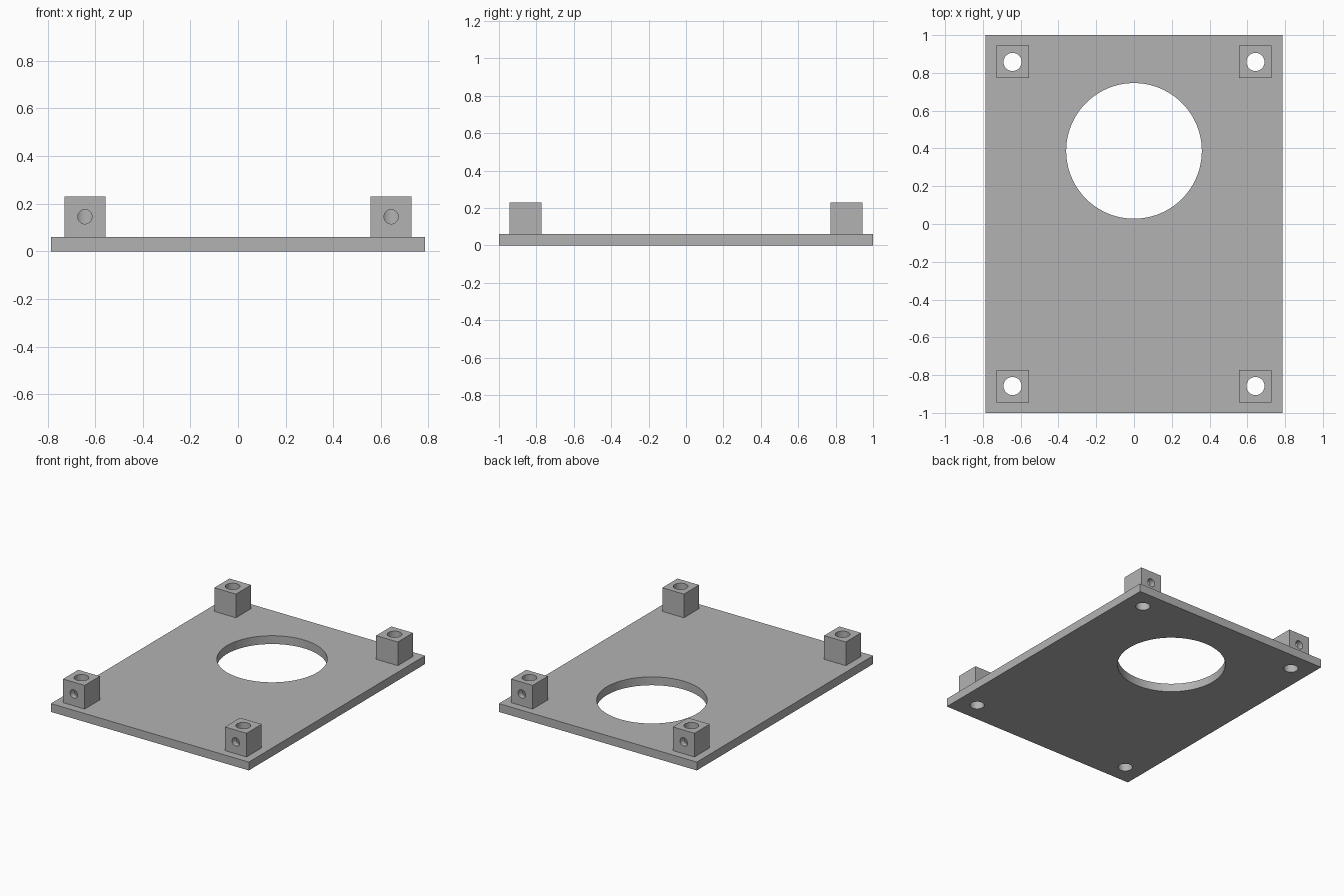
import bpy
from math import pi

if "Cube" in bpy.data.objects:
    bpy.data.objects.remove(bpy.data.objects["Cube"])

HALF_X, HALF_Y, PLATE_TOP = 0.786, 1.0, 0.06
POST, POST_TOP = 0.172, 0.23
POST_X, POST_Y = 0.643, 0.858

grey = bpy.data.materials.new("grey")
grey.use_nodes = True
colour = (0.45, 0.45, 0.45, 1)
grey.diffuse_color = colour
grey.node_tree.nodes["Principled BSDF"].inputs["Base Color"].default_value = colour


def box(name, centre, size):
    bpy.ops.mesh.primitive_cube_add(size=1, location=centre)
    ob = bpy.context.object
    ob.name = name
    ob.scale = size
    bpy.ops.object.transform_apply(location=False, rotation=False, scale=True)
    ob.data.materials.append(grey)
    return ob


def drill(ob, centre, radius, depth, sides=48, tilt=0):
    """Cut a round hole through an object and discard the cutter."""
    bpy.ops.mesh.primitive_cylinder_add(vertices=sides, radius=radius, depth=depth,
                                        location=centre, rotation=(tilt, 0, 0))
    cutter = bpy.context.object
    cutter.hide_render = True
    cutter.data.materials.append(grey)
    mod = ob.modifiers.new("hole", 'BOOLEAN')
    mod.operation = 'DIFFERENCE'
    mod.solver = 'EXACT'
    mod.object = cutter
    bpy.context.view_layer.objects.active = ob
    bpy.ops.object.modifier_apply(modifier=mod.name)
    bpy.data.objects.remove(cutter)


def finish(ob):
    bpy.ops.object.select_all(action='DESELECT')
    ob.select_set(True)
    bpy.context.view_layer.objects.active = ob
    bpy.ops.object.shade_smooth_by_angle(angle=pi / 6)


# Base plate with its large round opening
plate = box("base_plate", (0, 0, PLATE_TOP / 2), (2 * HALF_X, 2 * HALF_Y, PLATE_TOP))
drill(plate, (0, 0.387, 0), 0.359, 1, sides=96)

# Corner posts: a vertical bore through post and plate, and a side hole from
# the outer face that stops in the bore
for y_name, sy in (("front", -1), ("back", 1)):
    for x_name, sx in (("right", -1), ("left", 1)):
        x, y = sx * POST_X, sy * POST_Y
        post = box(f"{y_name}_{x_name}_post", (x, y, (PLATE_TOP + POST_TOP) / 2),
                   (POST, POST, POST_TOP - PLATE_TOP))
        drill(post, (x, y, 0), 0.048, 1)
        drill(post, (x, y + sy * 0.1, 0.145), 0.03, 0.2, sides=32, tilt=pi / 2)
        drill(plate, (x, y, 0), 0.048, 1)
        finish(post)

finish(plate)
